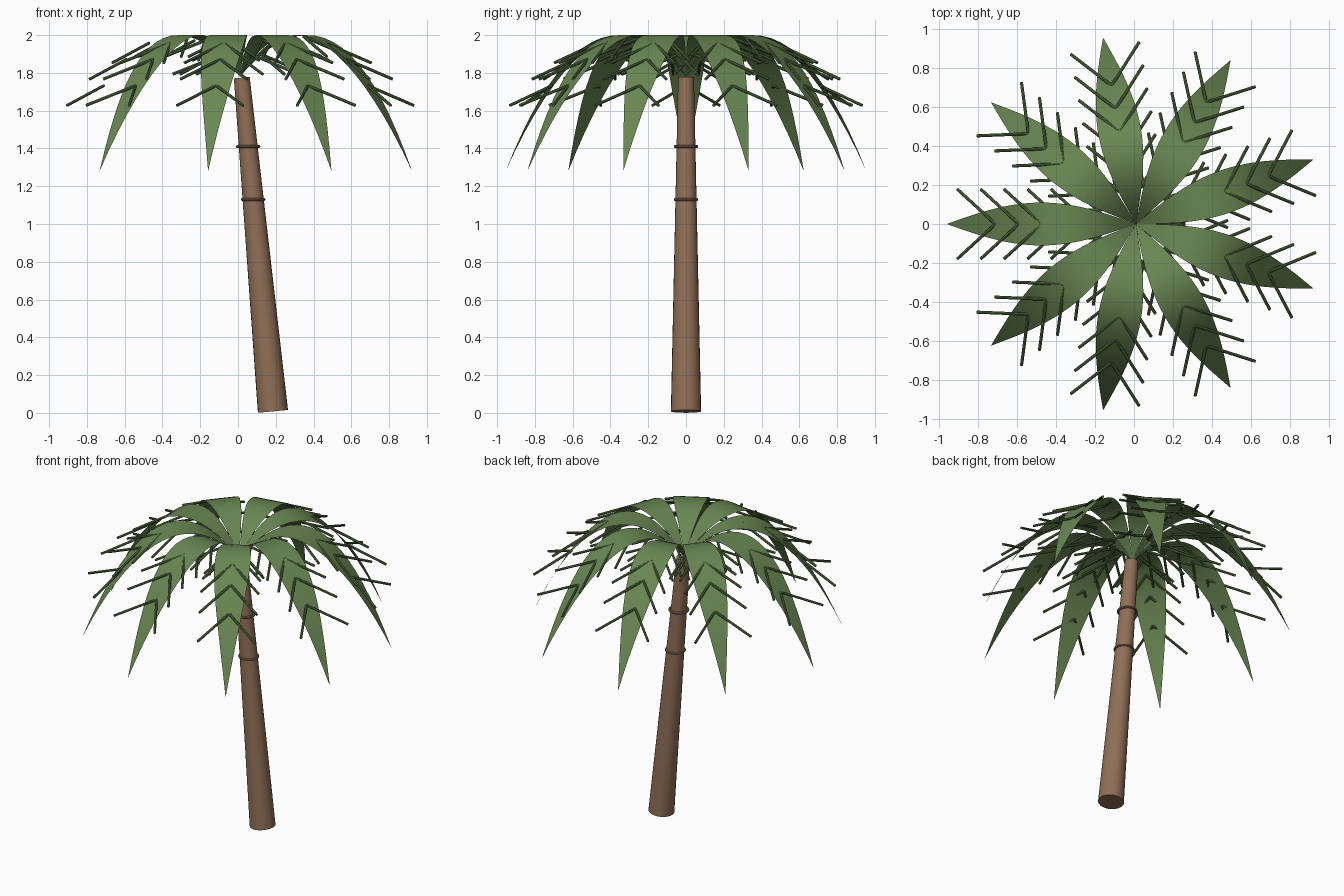
import bpy, bmesh, math
from mathutils import Vector, Matrix

if "Cube" in bpy.data.objects:
    bpy.data.objects.remove(bpy.data.objects["Cube"])


def material(name, rgb):
    m = bpy.data.materials.new(name)
    m.diffuse_color = (*rgb, 1)
    m.use_nodes = True
    m.node_tree.nodes["Principled BSDF"].inputs["Base Color"].default_value = m.diffuse_color
    return m


BARK = material("bark", (0.28, 0.16, 0.095))
LEAF = material("leaf", (0.14, 0.24, 0.085))
STEM = material("leaflet", (0.10, 0.18, 0.06))


def finish(name, bm, mat):
    me = bpy.data.meshes.new(name)
    bm.to_mesh(me)
    bm.free()
    ob = bpy.data.objects.new(name, me)
    bpy.context.collection.objects.link(ob)
    me.materials.append(mat)
    bpy.context.view_layer.objects.active = ob
    ob.select_set(True)
    bpy.ops.object.shade_smooth_by_angle(angle=math.radians(40))
    ob.select_set(False)
    return ob


def rod(bm, a, b, r1, r2, sides):
    """Capped cone from a to b."""
    a, b = Vector(a), Vector(b)
    d = b - a
    mat = Matrix.Translation((a + b) / 2) @ d.to_track_quat('Z', 'Y').to_matrix().to_4x4()
    bmesh.ops.create_cone(bm, cap_ends=True, segments=sides, radius1=r1,
                          radius2=r2, depth=d.length, matrix=mat)


# Leaning tapered trunk
BASE, TOP = Vector((0.185, 0, 0.008)), Vector((0.02, 0, 1.775))
bm = bmesh.new()
rod(bm, BASE, TOP, 0.08, 0.042, 24)
finish("trunk", bm, BARK)

# Thin rings around the upper trunk
for i, z in enumerate((1.13, 1.41)):
    c = BASE.lerp(TOP, (z - BASE.z) / (TOP.z - BASE.z))
    bpy.ops.mesh.primitive_torus_add(location=c, major_radius=0.057, minor_radius=0.008,
                                     major_segments=24, minor_segments=8)
    ring = bpy.context.object
    ring.name = f"trunk_ring_{i + 1}"
    ring.data.materials.append(BARK)
    bpy.ops.object.shade_smooth_by_angle(angle=math.radians(40))
    ring.select_set(False)

# Crown: arching fronds
CENTRE_X, LENGTH, WIDTH, STEPS = 0.01, 0.97, 0.11, 20


def arch(r):
    return 1.78 + 1.274 * r - 1.845 * r * r


for k in range(9):
    spin = Matrix.Translation((CENTRE_X, 0, 0)) @ Matrix.Rotation(math.radians(180 + 40 * k), 4, 'Z')

    # Leaf blade: a thin sheet, pointed at both ends
    bm = bmesh.new()
    rows = []
    for i in range(STEPS + 1):
        r = LENGTH * i / STEPS
        w = WIDTH * math.sin(math.pi * i / STEPS)
        ys = (0,) if i in (0, STEPS) else (-w, w)
        rows.append([bm.verts.new(spin @ Vector((r, y, arch(r)))) for y in ys])
    for a, b in zip(rows, rows[1:]):
        bm.faces.new(a[:1] + b + (a[1:] if len(a) > 1 else []))
    finish(f"frond_{k + 1}", bm, LEAF)

    # Paired leaflets drooping from the midline
    bm = bmesh.new()
    for i in range(1, 7):
        r = 0.12 * i
        start = Vector((r, 0, arch(r) - 0.008))
        for side in (-1, 1):
            end = start + Vector((0.195, 0.178 * side, -0.105))
            rod(bm, spin @ start, spin @ end, 0.008, 0.008, 8)
    finish(f"leaflets_{k + 1}", bm, STEM)
